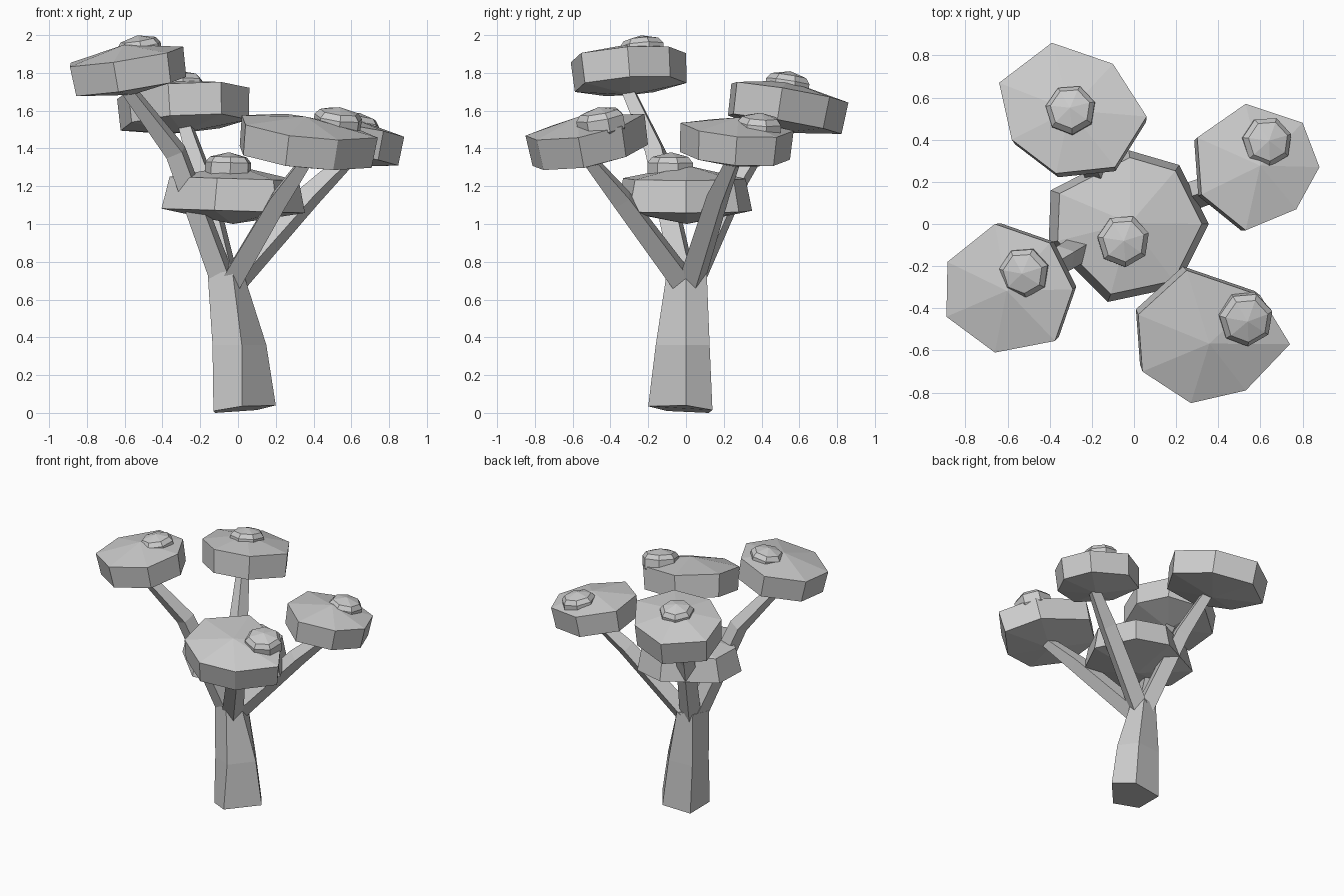
import bpy, bmesh, math
from mathutils import Vector

if "Cube" in bpy.data.objects:
    bpy.data.objects.remove(bpy.data.objects["Cube"])


def skin(name, rings, low=None, high=None):
    """Flat-faced solid through matching rings; ends are points or flat caps."""
    bm = bmesh.new()
    vs = [[bm.verts.new(p) for p in r] for r in rings]
    n = len(vs[0])
    for a, b in zip(vs, vs[1:]):
        for i in range(n):
            j = (i + 1) % n
            bm.faces.new((a[i], a[j], b[j], b[i]))
    for ring, tip in ((vs[0], low), (vs[-1], high)):
        if tip is None:
            bm.faces.new(ring)
        else:
            t = bm.verts.new(tip)
            for i in range(n):
                bm.faces.new((ring[i], ring[(i + 1) % n], t))
    bmesh.ops.recalc_face_normals(bm, faces=bm.faces)
    me = bpy.data.meshes.new(name)
    bm.to_mesh(me)
    bm.free()
    ob = bpy.data.objects.new(name, me)
    bpy.context.collection.objects.link(ob)
    return ob


def knob(name, centre, normal, r, turn):
    """Small seven-sided dome on a pad."""
    c = Vector(centre)
    q = Vector((0, 0, 1)).rotation_difference(normal)
    rings = [[c + q @ Vector((r * s * math.cos(turn + k * math.tau / 7),
                              r * s * math.sin(turn + k * math.tau / 7), h))
              for k in range(7)]
             for s, h in ((0.65, -0.10), (1, -0.05), (1, 0.02), (0.8, 0.05))]
    skin(name, rings, c + normal * -0.12, c + normal * 0.075)


def pad(name, outline, z, slope, thick, knob_at, top_scale=1.0, low_scale=0.97,
        rise=0.06, drop=0.05, r=0.12, turn=0.3):
    """Tilted seven-sided foliage disc with shallow cones above and below."""
    cx = sum(p[0] for p in outline) / len(outline)
    cy = sum(p[1] for p in outline) / len(outline)
    a, b = slope
    n = Vector((-a, -b, 1)).normalized()
    c = Vector((cx, cy, z))

    def ring(s, off):
        return [c + Vector(((x - cx) * s, (y - cy) * s,
                            (a * (x - cx) + b * (y - cy)) * s)) + n * off
                for x, y in outline]
    skin(name, [ring(low_scale, -thick), ring(top_scale, 0)],
         c - n * (thick + drop), c + n * rise)
    knob(name + "_knob", knob_at, n, r, turn)


def branch(name, points, radii, sides=4):
    pts = [Vector(p) for p in points]
    rings = []
    for i, p in enumerate(pts):
        d = (pts[min(i + 1, len(pts) - 1)] - pts[max(i - 1, 0)]).normalized()
        u = d.cross(Vector((0, 0, 1))).normalized()
        v = d.cross(u)
        rings.append([p + radii[i] * (u * math.cos(k * math.tau / sides)
                                      + v * math.sin(k * math.tau / sides))
                      for k in range(sides)])
    skin(name, rings)


# Foliage pads
pad("back_left_pad",
    [(-.39, .86), (-.10, .76), (.06, .51), (-.09, .27), (-.37, .24), (-.58, .40), (-.64, .67)],
    1.70, (.05, -.16), .17, (-.30, .54, 1.735))
pad("front_left_pad",
    [(-.66, 0), (-.40, -.09), (-.29, -.31), (-.375, -.555), (-.66, -.61), (-.89, -.44), (-.885, -.18)],
    1.89, (.16, .08), .16, (-.52, -.23, 1.925))
pad("back_right_pad",
    [(.53, .57), (.80, .48), (.88, .27), (.77, .07), (.53, -.03), (.32, .14), (.30, .41)],
    1.505, (-.15, -.07), .155, (.63, .39, 1.515))
pad("front_right_pad",
    [(.25, -.22), (.60, -.34), (.74, -.57), (.53, -.79), (.27, -.85), (.04, -.70), (.02, -.43)],
    1.51, (-.13, .18), .165, (.53, -.45, 1.545), r=.13)
pad("centre_pad",
    [(-.02, .35), (.22, .28), (.36, 0), (.21, -.30), (-.12, -.37), (-.40, -.09), (-.39, .16)],
    1.24, (-.03, 0), .17, (-.05, -.08, 1.305), top_scale=.9, low_scale=1.0,
    rise=.07, drop=.07, r=.125)

# Branches
radii = (.075, .065, .04)
branch("front_left_branch", [(-.08, -.01, .70), (-.33, -.16, 1.38), (-.62, -.33, 1.76)], radii)
branch("back_left_branch", [(-.06, .03, .70), (-.19, .28, 1.25), (-.30, .50, 1.59)], radii)
branch("back_right_branch", [(-.02, .03, .70), (.38, .17, 1.15), (.62, .27, 1.38)], radii)
branch("front_right_branch", [(-.03, -.02, .70), (.22, -.34, 1.13), (.38, -.53, 1.36)], radii)

# Five-sided leaning trunk
base = [(.20, 0, .04), (.10, .14, .015), (-.12, .12, 0), (-.13, -.10, .01), (.02, -.20, .035)]
mid = [(.15, 0, .36), (.06, .125, .36), (-.13, .11, .36), (-.135, -.08, .36), (.02, -.16, .36)]
top = [(.035, 0, .72), (.0, .11, .74), (-.12, .09, .74), (-.16, -.05, .73), (-.03, -.10, .755)]
skin("trunk", [base, mid, top])
